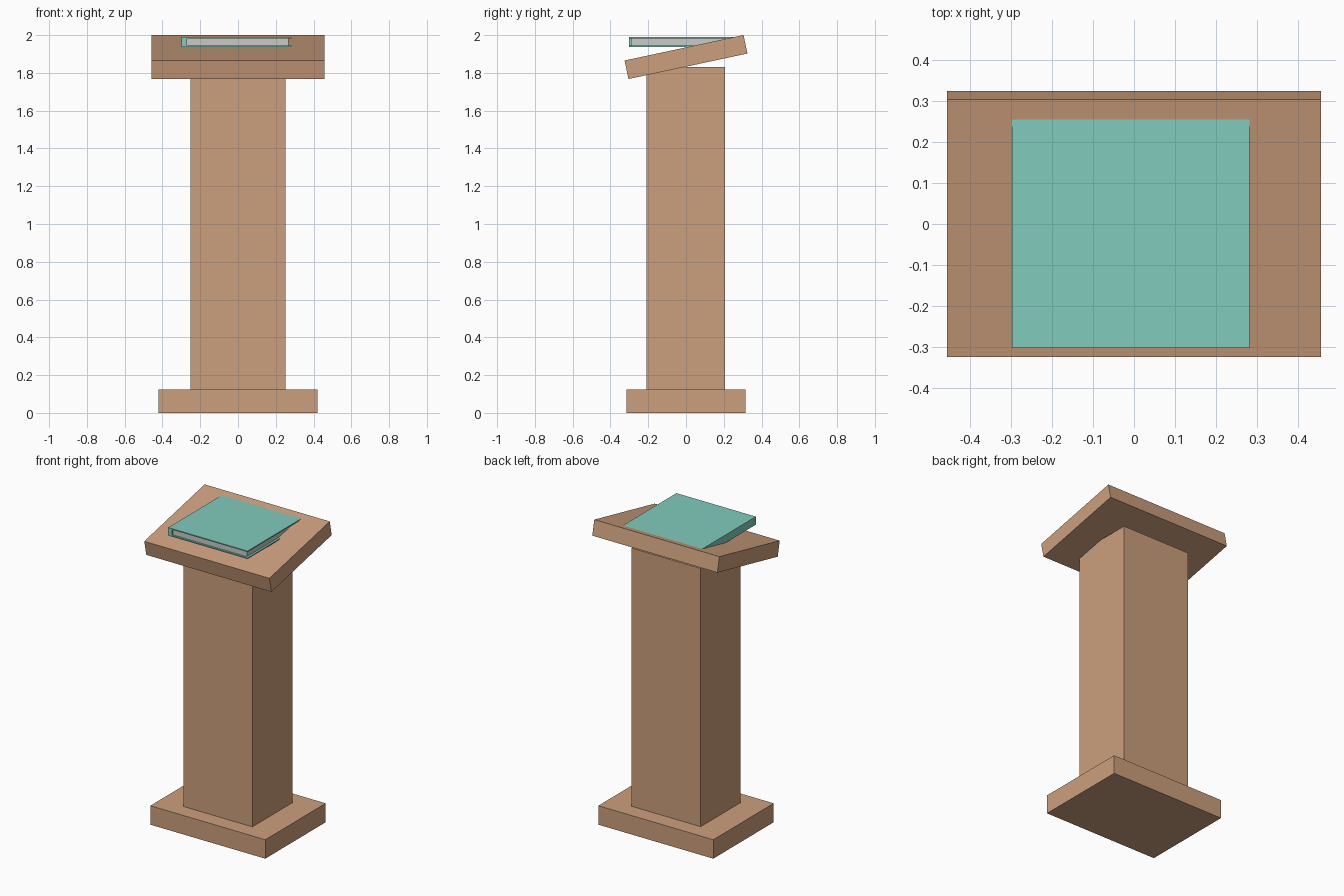
import bpy, math
from mathutils import Matrix, Vector

if "Cube" in bpy.data.objects:
    bpy.data.objects.remove(bpy.data.objects["Cube"])


def material(name, rgb):
    m = bpy.data.materials.new(name)
    m.diffuse_color = (*rgb, 1.0)
    m.use_nodes = True
    m.node_tree.nodes["Principled BSDF"].inputs["Base Color"].default_value = m.diffuse_color
    return m


wood = material("light_wood", (0.60, 0.345, 0.205))
teal = material("teal_cover", (0.22, 0.60, 0.505))
paper = material("grey_paper", (0.58, 0.60, 0.58))


def box(name, lo, hi, mat, tilt=0.0):
    """Box between two corners, optionally tilted about x through its centre."""
    lo, hi = Vector(lo), Vector(hi)
    mid, size = (lo + hi) / 2, hi - lo
    bpy.ops.mesh.primitive_cube_add(size=1)
    ob = bpy.context.object
    ob.name = name
    ob.data.transform(Matrix.Translation(mid) @ Matrix.Rotation(tilt, 4, 'X')
                      @ Matrix.Diagonal((*size, 1)))
    ob.data.materials.append(mat)
    return ob


# Stand: foot, column and sloping top
box("base", (-0.42, -0.315, 0), (0.42, 0.315, 0.125), wood)
box("column", (-0.252, -0.21, 0.125), (0.252, 0.207, 1.83), wood)
box("sloping_top", (-0.457, -0.322, 1.834), (0.457, 0.322, 1.934), wood,
    math.radians(12.1))

# Closed book lying level, its back edge sunk into the slope
x0, x1, y0, y1, z0, z1, t = -0.298, 0.282, -0.303, 0.298, 1.937, 1.99, 0.007
box("lower_cover", (x0, y0, z0), (x1, y1, z0 + t), teal)
box("upper_cover", (x0, y0, z1 - t), (x1, y1, z1), teal)
box("spine", (x0, y0, z0 + t), (-0.27, y1, z1 - t), teal)
box("pages", (-0.27, y0 + 0.012, z0 + t), (x1 - 0.014, y1 - 0.012, z1 - t), paper)
